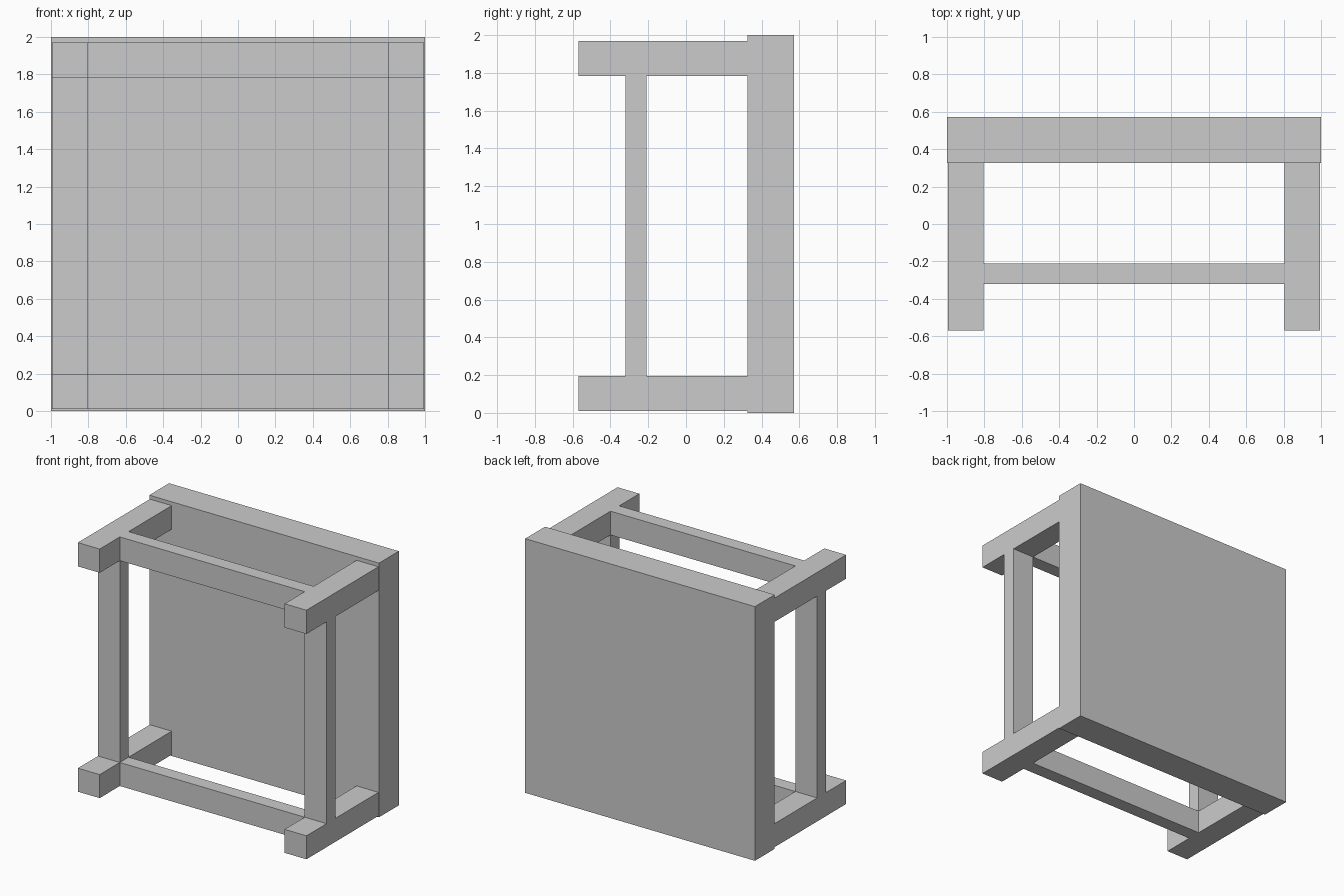
import bpy

if "Cube" in bpy.data.objects:
    bpy.data.objects.remove(bpy.data.objects["Cube"])


def box(name, x, y, z):
    """Axis-aligned box from (min, max) ranges."""
    spans = (x, y, z)
    bpy.ops.mesh.primitive_cube_add(size=1, location=[(a + b) / 2 for a, b in spans])
    ob = bpy.context.object
    ob.name = ob.data.name = name
    ob.scale = [b - a for a, b in spans]
    bpy.ops.object.transform_apply(location=False, rotation=False, scale=True)
    return ob


INNER, OUTER = 0.805, 0.995          # side member extents in x
RAIL_Y = (-0.32, -0.21)              # depth of the connecting frame
LEVELS = {"lower": (0.01, 0.195), "upper": (1.783, 1.97)}
SIDES = {"left": (-OUTER, -INNER), "right": (INNER, OUTER)}

# Thick back slab
box("slab", (-1, 1), (0.325, 0.571), (0, 2))

# Four legs projecting forward from the slab corners
for level, z in LEVELS.items():
    for side, x in SIDES.items():
        box(f"{level}_{side}_leg", x, (-0.57, 0.325), z)

# Horizontal rails joining left and right legs
for level, z in LEVELS.items():
    box(f"{level}_rail", (-INNER, INNER), RAIL_Y, z)

# Vertical rails joining lower and upper legs
for side, x in SIDES.items():
    box(f"{side}_side_rail", x, RAIL_Y, (LEVELS["lower"][1], LEVELS["upper"][0]))
